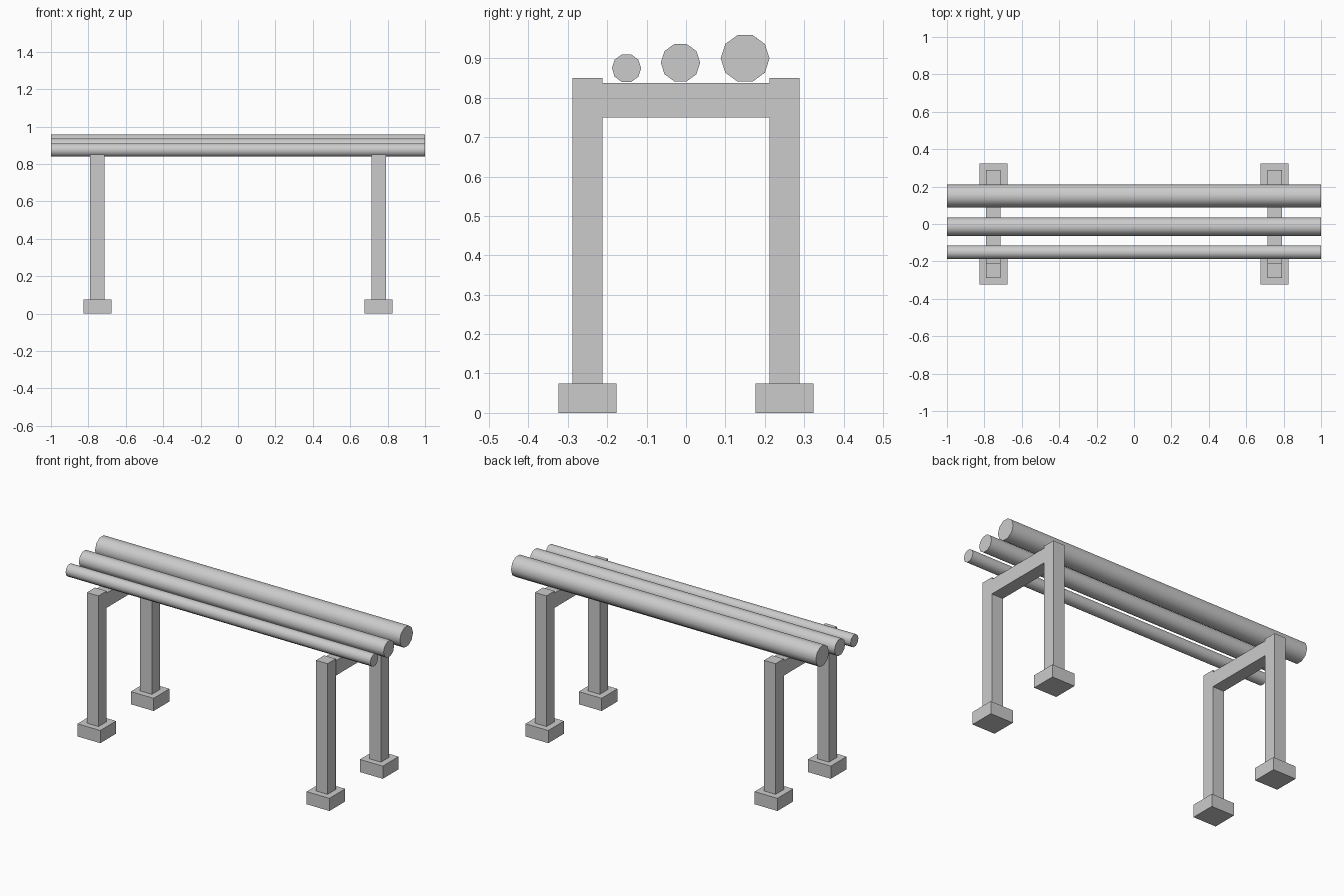
import bpy, math

if "Cube" in bpy.data.objects:
    bpy.data.objects.remove(bpy.data.objects["Cube"])

grey = bpy.data.materials.new("plain grey")
grey.diffuse_color = (0.6, 0.6, 0.6, 1)
grey.use_nodes = True
grey.node_tree.nodes["Principled BSDF"].inputs["Base Color"].default_value = grey.diffuse_color


def box(name, x, y, z):
    """Box from (min, max) ranges on each axis."""
    bpy.ops.mesh.primitive_cube_add(size=1, location=[sum(r) / 2 for r in (x, y, z)])
    ob = bpy.context.object
    ob.name = name
    ob.scale = [r[1] - r[0] for r in (x, y, z)]
    bpy.ops.object.transform_apply(location=False, rotation=False, scale=True)
    ob.data.materials.append(grey)


def log(name, y, z, r):
    """Ten-sided log along x with a flat top and bottom."""
    bpy.ops.mesh.primitive_cylinder_add(vertices=10, radius=r, depth=2, location=(0, y, z))
    ob = bpy.context.object
    ob.name = name
    # vertices start on local +y, which stays level after the turn about y
    ob.rotation_euler = (0, math.pi / 2, 0)
    bpy.ops.object.transform_apply(location=False, rotation=True, scale=False)
    ob.data.materials.append(grey)
    bpy.ops.object.shade_smooth_by_angle(angle=math.radians(45))


# Two end frames: feet, posts and crossbeam
for side, cx in (("left", -0.752), ("right", 0.752)):
    post_x = (cx - 0.038, cx + 0.038)
    for end, s in (("front", -1), ("back", 1)):
        box(f"{side}_{end}_foot", (cx - 0.075, cx + 0.075),
            sorted((s * 0.176, s * 0.324)), (0, 0.075))
        box(f"{side}_{end}_post", post_x, sorted((s * 0.212, s * 0.288)), (0.075, 0.85))
    box(f"{side}_crossbeam", post_x, (-0.212, 0.212), (0.75, 0.838))

# Three logs lying across the frames, thin to thick
log("thin_log", -0.151, 0.875, 0.037)
log("middle_log", -0.014, 0.889, 0.05)
log("thick_log", 0.15, 0.90, 0.062)
